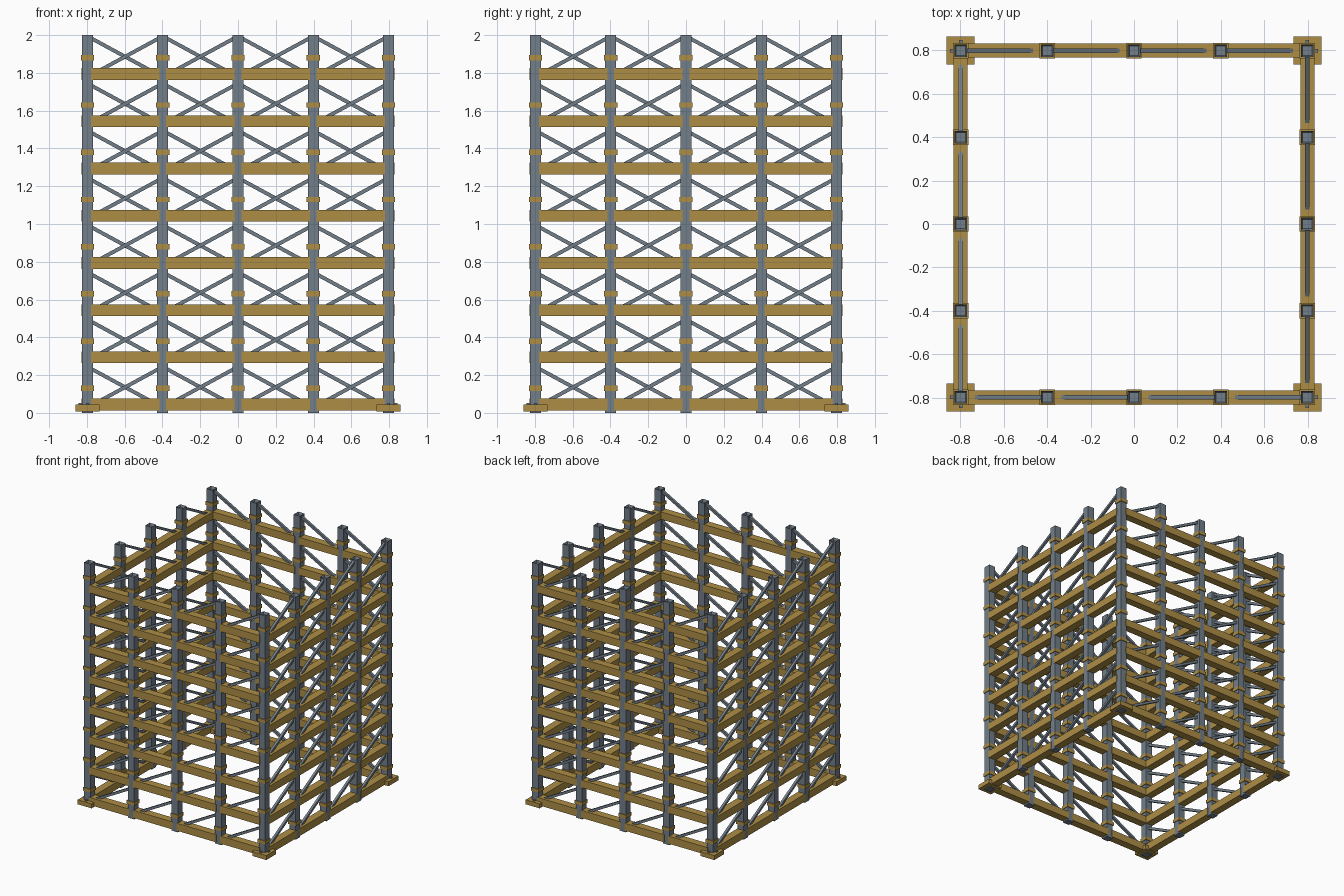
import bpy, bmesh, math
from mathutils import Matrix, Vector

if "Cube" in bpy.data.objects:
    bpy.data.objects.remove(bpy.data.objects["Cube"])


def material(name, rgb):
    m = bpy.data.materials.new(name)
    m.diffuse_color = (*rgb, 1)
    m.use_nodes = True
    m.node_tree.nodes["Principled BSDF"].inputs["Base Color"].default_value = m.diffuse_color
    return m


gold = material("ochre timber", (0.42, 0.27, 0.06))
steel = material("blue grey steel", (0.17, 0.21, 0.25))


def add_box(bm, centre, size, turn=Matrix.Identity(4)):
    mat = turn @ Matrix.Translation(centre) @ Matrix.Diagonal((*size, 1))
    return bmesh.ops.create_cube(bm, size=1, matrix=mat)["verts"]


def finish(bm, name, mat):
    me = bpy.data.meshes.new(name)
    bmesh.ops.recalc_face_normals(bm, faces=bm.faces)
    bm.to_mesh(me)
    bm.free()
    ob = bpy.data.objects.new(name, me)
    me.materials.append(mat)
    bpy.context.collection.objects.link(ob)


LEVELS, STEP, HALF, BAY = 8, 0.25, 0.797, 0.3985
names = ["front", "right", "back", "left"]

for side, name in enumerate(names):
    turn = Matrix.Rotation(side * math.pi / 2, 4, 'Z')

    # posts with a recessed top, four per side (the next side owns the far corner)
    bm = bmesh.new()
    for i in range(4):
        add_box(bm, (-HALF + i * BAY, -HALF, 1), (0.058, 0.058, 2), turn)
    tops = [f for f in bm.faces if f.calc_center_median().z > 1.99]
    bmesh.ops.inset_individual(bm, faces=tops, thickness=0.011)
    for f in tops:
        for v in f.verts:
            v.co.z -= 0.02
    finish(bm, name + "_posts", steel)

    # collars around the posts
    bm = bmesh.new()
    for i in range(4):
        for k in range(LEVELS):
            add_box(bm, (-HALF + i * BAY, -HALF, k * STEP + 0.13),
                    (0.07, 0.07, 0.028), turn)
    finish(bm, name + "_collars", gold)

    # horizontal beams
    bm = bmesh.new()
    for i in range(4):
        for k in range(LEVELS):
            add_box(bm, (-HALF + (i + 0.5) * BAY, -HALF, k * STEP + 0.044),
                    (0.362, 0.064, 0.062), turn)
    finish(bm, name + "_beams", gold)

    # one diagonal brace per bay
    bm = bmesh.new()
    angle = math.atan2(0.19, 0.35)
    for i in range(4):
        for k in range(LEVELS):
            place = turn @ Matrix.Translation(
                (-HALF + (i + 0.5) * BAY, -HALF, k * STEP + 0.136))
            add_box(bm, (0, 0, 0), (0.4, 0.02, 0.02),
                    place @ Matrix.Rotation(-angle, 4, 'Y'))
    finish(bm, name + "_braces", steel)

    # corner foot plate
    bm = bmesh.new()
    add_box(bm, (-HALF, -HALF, 0.026), (0.128, 0.128, 0.037), turn)
    finish(bm, name + "_foot_plate", gold)

    # small fixing lugs on the foot plate
    bm = bmesh.new()
    for dx, dy in ((1, 0), (0, 1)):
        add_box(bm, (-HALF - 0.04 * dx, -HALF - 0.04 * dy, 0.047),
                (0.016, 0.016, 0.012), turn)
    finish(bm, name + "_foot_lugs", steel)
